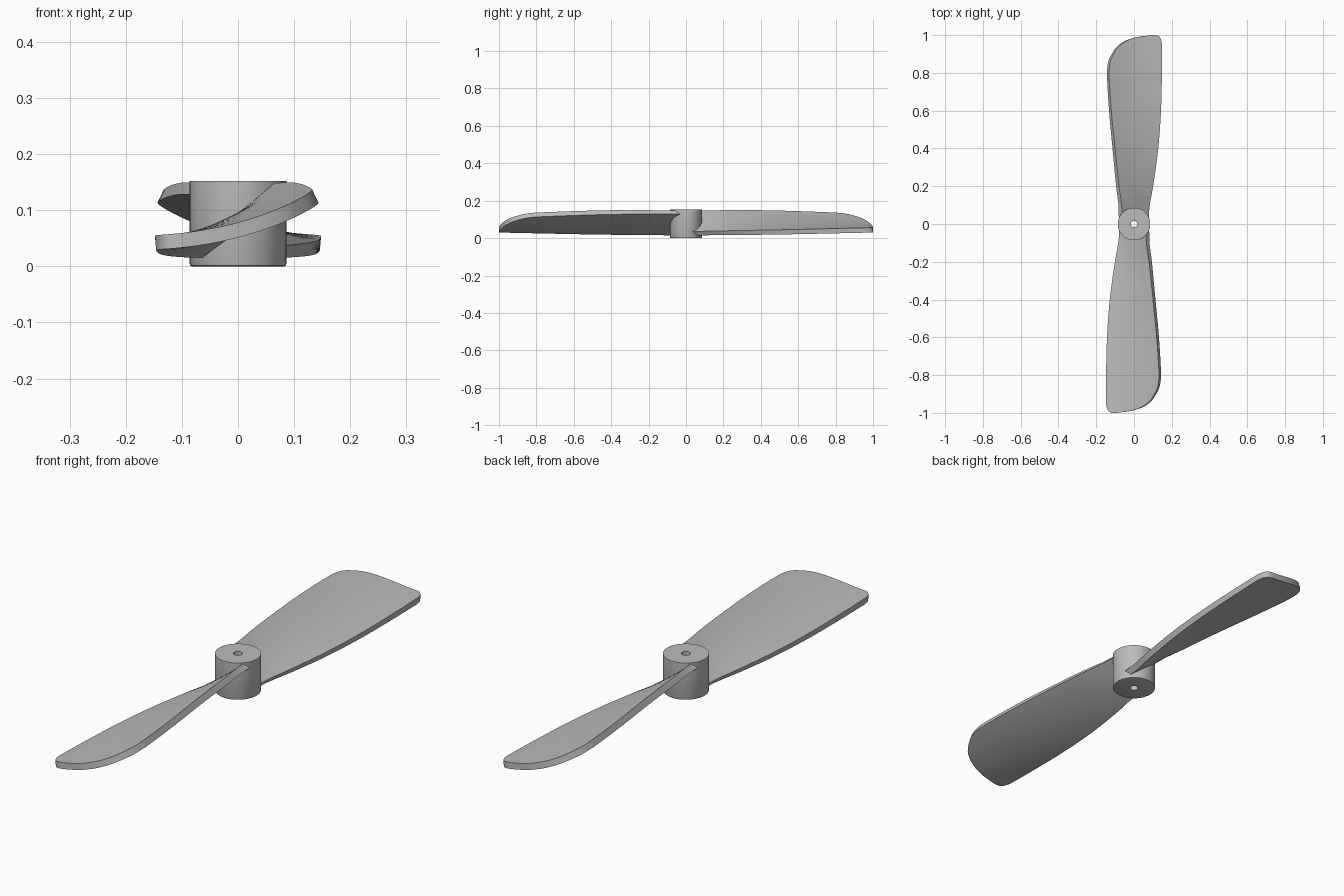
import bpy, bmesh, math

cube = bpy.data.objects.get("Cube")
if cube:
    bpy.data.objects.remove(cube, do_unlink=True)

grey = bpy.data.materials.new("plain grey")
grey.use_nodes = True
colour = (0.5, 0.5, 0.5, 1)
grey.diffuse_color = colour
grey.node_tree.nodes["Principled BSDF"].inputs["Base Color"].default_value = colour


def add_object(name, bm):
    mesh = bpy.data.meshes.new(name)
    bm.to_mesh(mesh)
    bm.free()
    mesh.materials.append(grey)
    obj = bpy.data.objects.new(name, mesh)
    bpy.context.collection.objects.link(obj)
    bpy.ops.object.select_all(action='DESELECT')
    obj.select_set(True)
    bpy.context.view_layer.objects.active = obj
    return obj


def sample(points, x):
    """Smooth interpolation through (x, value) points."""
    x = min(max(x, points[0][0]), points[-1][0])
    i = next(k for k in range(len(points) - 1) if x <= points[k + 1][0])
    (x0, y0), (x1, y1) = points[i], points[i + 1]

    def slope(k):
        a, b = points[max(k - 1, 0)], points[min(k + 1, len(points) - 1)]
        return (b[1] - a[1]) / (b[0] - a[0])
    w = x1 - x0
    t = (x - x0) / w
    return ((1 + 2 * t) * (1 - t) ** 2 * y0 + t * (1 - t) ** 2 * w * slope(i)
            + t * t * (3 - 2 * t) * y1 + t * t * (t - 1) * w * slope(i + 1))


# Hub: revolved ring with a bore and a softened lower rim
HUB_R, HUB_H, BORE, RIM = 0.086, 0.152, 0.017, 0.004
bm = bmesh.new()
profile = [(BORE, 0), (HUB_R - RIM, 0), (HUB_R - RIM * 0.3, RIM * 0.3),
           (HUB_R, RIM), (HUB_R, HUB_H), (BORE, HUB_H)]
ring = [bm.verts.new((r, 0, z)) for r, z in profile]
edges = [bm.edges.new((ring[i], ring[(i + 1) % len(ring)])) for i in range(len(ring))]
bmesh.ops.spin(bm, geom=ring + edges, axis=(0, 0, 1), cent=(0, 0, 0),
               angle=math.tau, steps=64, use_merge=True)
bmesh.ops.remove_doubles(bm, verts=bm.verts, dist=0.0001)
bmesh.ops.recalc_face_normals(bm, faces=bm.faces)
add_object("hub", bm)
bpy.ops.object.shade_smooth_by_angle(angle=math.radians(35))

# Blade outline and edge heights along the radius
high_x = [(0.03, 0.072), (0.1, 0.074), (0.2, 0.087), (0.4, 0.107), (0.6, 0.126), (0.8, 0.138), (1, 0.14)]
low_x = [(0.03, 0.07), (0.1, 0.076), (0.2, 0.095), (0.4, 0.124), (0.6, 0.14), (0.8, 0.146), (1, 0.147)]
high_z = [(0.03, 0.138), (0.4, 0.138), (0.8, 0.125), (1, 0.114)]
low_z = [(0.03, 0.025), (0.5, 0.032), (1, 0.043)]
tip_y = [(0, 0.8), (0.015, 0.84), (0.055, 0.88), (0.2, 0.943), (0.46, 0.983),
         (0.84, 1), (0.93, 0.997), (0.98, 0.98), (1, 0.955)]
ROOT, ROWS, COLS, THICK = 0.03, 40, 36, 0.026


def blade_point(u, v):
    y = ROOT + v * (sample(tip_y, u) - ROOT)
    x = -sample(high_x, y) * (1 - u) + sample(low_x, y) * u
    camber = 0.002 + 0.013 * y
    z = (sample(high_z, y) * (1 - u) + sample(low_z, y) * u
         - camber * 4 * u * (1 - u))
    return x, y, z


# Twisted, cambered blade sheet, thickened along its normals
bm = bmesh.new()
us = [(1 - math.cos(math.pi * i / COLS)) / 2 for i in range(COLS + 1)]
grid = [[bm.verts.new(blade_point(u, j / ROWS)) for u in us] for j in range(ROWS + 1)]
for j in range(ROWS):
    for i in range(COLS):
        bm.faces.new((grid[j][i], grid[j][i + 1], grid[j + 1][i + 1], grid[j + 1][i]))
blade = add_object("back_blade", bm)
solid = blade.modifiers.new("thickness", 'SOLIDIFY')
solid.thickness = THICK
solid.offset = 0
bpy.ops.object.modifier_apply(modifier=solid.name)
bpy.ops.object.shade_smooth_by_angle(angle=math.radians(35))

# Opposite blade: same mesh turned half a revolution
front = bpy.data.objects.new("front_blade", blade.data)
front.rotation_euler.z = math.pi
bpy.context.collection.objects.link(front)
